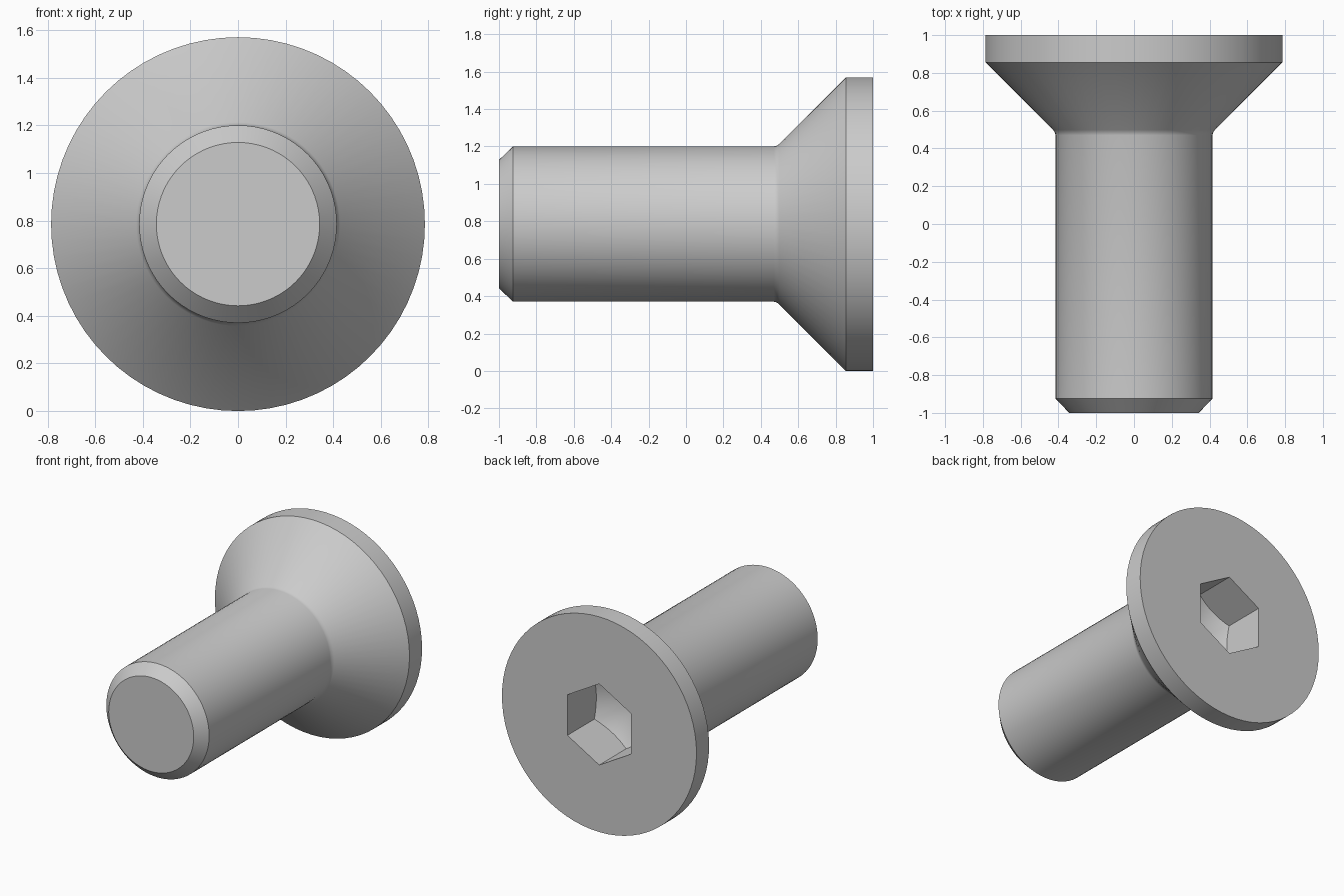
import bpy, bmesh
from math import sin, cos, tan, pi, radians

cube = bpy.data.objects.get("Cube")
if cube:
    bpy.data.objects.remove(cube, do_unlink=True)

SEGMENTS = 72            # multiple of six, so the socket corners are exact
HEAD_RADIUS = 0.785
SOCKET_RADIUS = 0.296    # centre to corner
SOCKET_DEPTH = 0.31      # depth at the corners
DRILL_SLOPE = tan(radians(30))

steel = bpy.data.materials.new("grey steel")
steel.use_nodes = True
steel.diffuse_color = (0.6, 0.6, 0.6, 1)
steel.node_tree.nodes["Principled BSDF"].inputs["Base Color"].default_value = (0.6, 0.6, 0.6, 1)

bm = bmesh.new()
angles = [2 * pi * i / SEGMENTS for i in range(SEGMENTS)]


def ring(radius, y):
    """Ring around the y axis; radius and y are functions of the angle."""
    return [bm.verts.new((radius(a) * sin(a), y(a), HEAD_RADIUS + radius(a) * cos(a)))
            for a in angles]


def hexagon(a):
    """Distance from the centre to the side of the socket."""
    return SOCKET_RADIUS * cos(pi / 6) / cos(a % (pi / 3) - pi / 6)


def socket_floor(a):
    """Wall end, where the flat side meets the drilled cone."""
    return 1 - SOCKET_DEPTH - (SOCKET_RADIUS - hexagon(a)) * DRILL_SLOPE


# Turned body: tip chamfer, shank, small neck fillet, countersunk head
profile = [(0.343, -1), (0.415, -0.925), (0.415, 0.47), (0.419, 0.484),
           (0.428, 0.498), (HEAD_RADIUS, 0.855), (HEAD_RADIUS, 1)]
rings = [ring(lambda a: r, lambda a: y) for r, y in profile]

# Hex socket: rim and wall ends
rings.append(ring(hexagon, lambda a: 1))
rings.append(ring(hexagon, socket_floor))

for lower, upper in zip(rings, rings[1:]):
    for i in range(SEGMENTS):
        j = (i + 1) % SEGMENTS
        bm.faces.new((lower[i], lower[j], upper[j], upper[i]))

# Flat tip and drilled cone at the bottom of the socket
bm.faces.new(rings[0])
apex = bm.verts.new((0, 1 - SOCKET_DEPTH - SOCKET_RADIUS * DRILL_SLOPE, HEAD_RADIUS))
for i in range(SEGMENTS):
    bm.faces.new((rings[-1][i], rings[-1][(i + 1) % SEGMENTS], apex))
bmesh.ops.recalc_face_normals(bm, faces=bm.faces)

mesh = bpy.data.meshes.new("countersunk_screw")
bm.to_mesh(mesh)
bm.free()
mesh.materials.append(steel)
screw = bpy.data.objects.new("countersunk_screw", mesh)
bpy.context.collection.objects.link(screw)

bpy.ops.object.select_all(action="DESELECT")
screw.select_set(True)
bpy.context.view_layer.objects.active = screw
bpy.ops.object.shade_smooth_by_angle(angle=radians(30))
